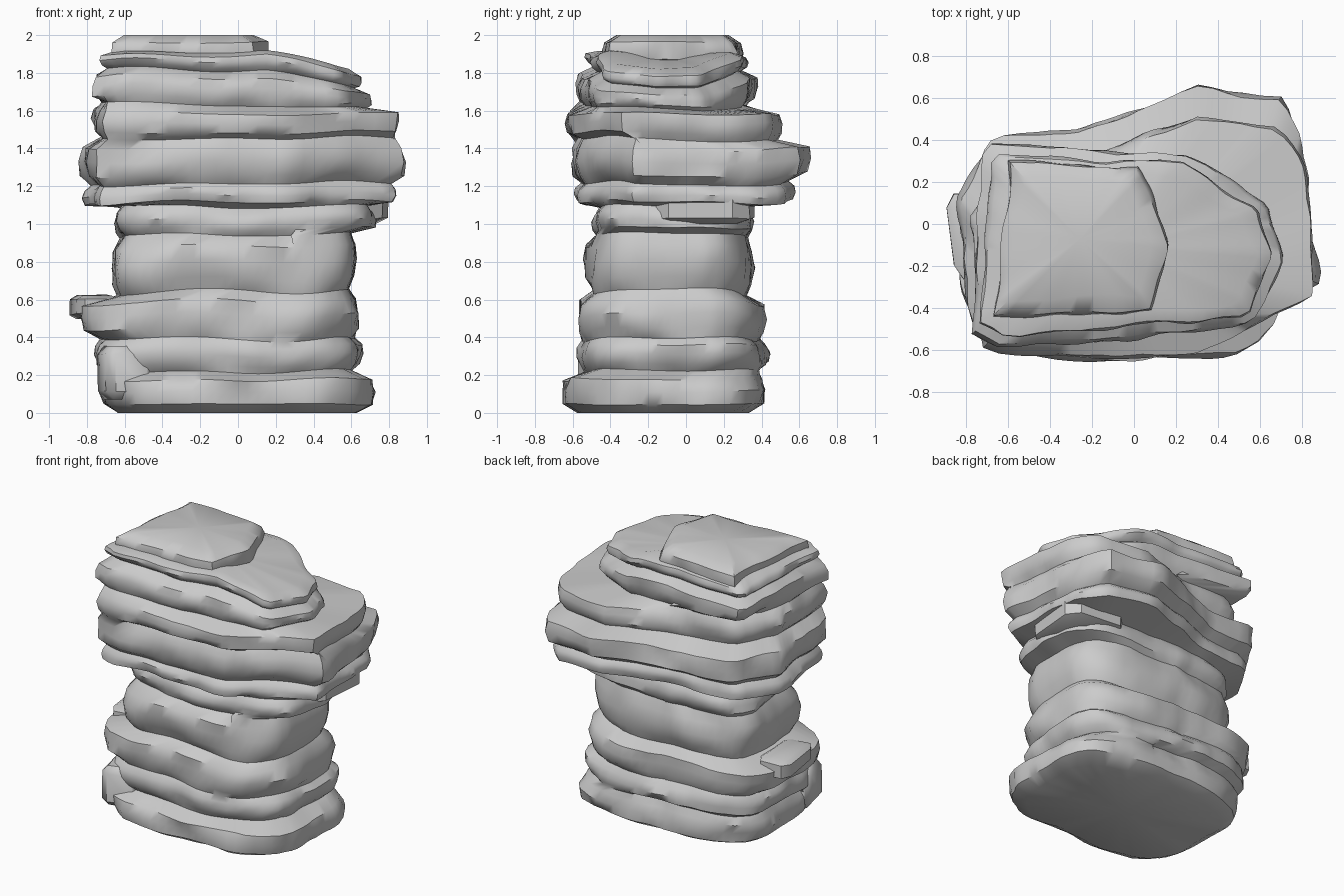
import bpy, bmesh, math
from mathutils import Vector, noise

if "Cube" in bpy.data.objects:
    bpy.data.objects.remove(bpy.data.objects["Cube"])

N = 80  # points around each ring

# Plan outlines, later stretched to the extents of each bed; the lower beds are superellipses
UPPER = [(-.88, .1), (-.8, -.6), (-.6, -.64), (.25, -.64), (.87, -.31),
         (.8, .4), (.7, .6), (.28, .66), (-.28, .44), (-.7, .42)]
CROWN = [(-.68, .38), (-.75, -.5), (-.6, -.57), (.56, -.45), (.7, -.15), (.62, .1), (.25, .34)]
CAP = [(-.54, .3), (-.6, -.38), (.08, -.36), (.16, -.08), (.03, .26)]
LOWER = []
for i in range(24):
    c, s = math.cos(i * math.pi / 12), math.sin(i * math.pi / 12)
    LOWER.append((math.copysign(abs(c) ** .55, c), math.copysign(abs(s) ** .55, s)))

# Rock beds from the ground up: top height, x min, x max, y min, y max
BEDS = [
    (.23, -.73, .72, -.65, .41, LOWER), (.40, -.76, .65, -.56, .43, LOWER),
    (.64, -.83, .64, -.57, .42, LOWER), (.94, -.67, .63, -.53, .35, LOWER),
    (1.09, -.65, .72, -.49, .36, LOWER), (1.21, -.82, .84, -.57, .58, UPPER),
    (1.45, -.84, .88, -.59, .65, UPPER), (1.63, -.78, .86, -.63, .52, UPPER),
    (1.81, -.78, .72, -.60, .38, CROWN), (1.91, -.74, .67, -.54, .33, CROWN)]
CAP_BED = [(2.0, -.67, .17, -.44, .31, CAP)]


def radial(poly):
    """Outline scaled to the unit box, sampled along N rays from its centre."""
    xs, ys = zip(*poly)
    cx, cy = (min(xs) + max(xs)) / 2, (min(ys) + max(ys)) / 2
    sx, sy = (max(xs) - min(xs)) / 2, (max(ys) - min(ys)) / 2
    pts = [Vector(((x - cx) / sx, (y - cy) / sy)) for x, y in poly]
    out = []
    for i in range(N):
        a = 2 * math.pi * i / N
        d = Vector((math.cos(a), math.sin(a)))
        best = 0
        for p, q in zip(pts, pts[1:] + pts[:1]):
            e = q - p
            den = d.x * e.y - d.y * e.x
            if abs(den) > 1e-9:
                t = (p.x * e.y - p.y * e.x) / den
                u = (p.x * d.y - p.y * d.x) / den
                if t > 0 and -1e-6 <= u <= 1 + 1e-6:
                    best = max(best, t)
        out.append(d * best)
    return out


def ring(z, bed, inset=0):
    x0, x1, y0, y1 = bed[1] + inset, bed[2] - inset, bed[3] + inset, bed[4] - inset
    return [Vector(((x0 + x1) / 2 + p.x * (x1 - x0) / 2,
                    (y0 + y1) / 2 + p.y * (y1 - y0) / 2, z)) for p in radial(bed[5])]


def groove(z, a, b):
    """Seam between two beds, cut just inside the narrower one."""
    pairs = zip(ring(z, a, .035), ring(z, b, .035))
    return [min(p, q, key=lambda v: v.xy.length) for p, q in pairs]


def weather(p, slope):
    """Uneven ledges: wandering bed heights, chipped edges and a sloping shoulder."""
    edge = min(1, p.z / .12, max(0, (2 - p.z) / .12))
    chip = noise.noise(Vector((p.x * 3.2, p.y * 3.2, p.z * 7)))
    chip += .5 * noise.noise(Vector((p.x * 7 + 9, p.y * 7, p.z * 13)))
    flat = Vector((p.x, p.y, 0)).normalized()
    q = p + flat * chip * .035
    q.z += edge * .045 * noise.noise(Vector((p.x * 1.8, p.y * 1.8 + 5, p.z * 2)))
    if slope:
        q.z -= .2 * max(0, p.x - .15) * min(1, max(0, (p.z - 1.6) / .25))
    return q


def finish(name, bm):
    bmesh.ops.recalc_face_normals(bm, faces=bm.faces)
    me = bpy.data.meshes.new(name)
    bm.to_mesh(me)
    bm.free()
    ob = bpy.data.objects.new(name, me)
    bpy.context.collection.objects.link(ob)
    bpy.ops.object.select_all(action='DESELECT')
    ob.select_set(True)
    bpy.context.view_layer.objects.active = ob
    bpy.ops.object.shade_smooth_by_angle(angle=math.radians(42))


def strata(name, beds, base, slope=False):
    """Stack of bulging beds with a seam between each pair."""
    loops = [ring(base, beds[0], .09)]
    z0 = base
    for k, bed in enumerate(beds):
        h = bed[0] - z0
        for f, inset in ((.2, .01), (.5, 0), (.78, .01)):
            loops.append(ring(z0 + f * h, bed, inset))
        if k + 1 < len(beds):
            loops.append(groove(bed[0], bed, beds[k + 1]))
        z0 = bed[0]
    loops.append(ring(z0, beds[-1], .08))
    bm = bmesh.new()
    vs = [[bm.verts.new(weather(p, slope)) for p in lp] for lp in loops]
    for a, b in zip(vs, vs[1:]):
        for i in range(N):
            j = (i + 1) % N
            bm.faces.new((a[i], a[j], b[j], b[i]))
    # closed ends fan to a centre point
    for lp in (vs[0], vs[-1]):
        c = bm.verts.new(sum((v.co for v in lp), Vector()) / N)
        for i in range(N):
            bm.faces.new((lp[i], lp[(i + 1) % N], c))
    finish(name, bm)


def chunk(name, loc, size, turn):
    """Broken block sticking out of a bed."""
    bm = bmesh.new()
    bmesh.ops.create_cube(bm, size=1)
    bmesh.ops.bevel(bm, geom=bm.edges[:], offset=.16, segments=1, affect='EDGES')
    c, s = math.cos(turn), math.sin(turn)
    for v in bm.verts:
        x, y, z = (a * b for a, b in zip(v.co, size))
        p = Vector((x * c - y * s, x * s + y * c, z)) + Vector(loc)
        v.co = p + noise.noise_vector(p * 6) * .015
    finish(name, bm)


strata("rock_column", BEDS, 0, slope=True)
strata("rock_cap", CAP_BED, 1.82)
chunk("left_ledge_block", (-.76, -.05, .56), (.22, .4, .12), .1)
chunk("front_left_block", (-.6, -.42, .21), (.26, .26, .28), .3)
chunk("back_right_block", (.55, .1, 1.09), (.46, .5, .18), -.1)
